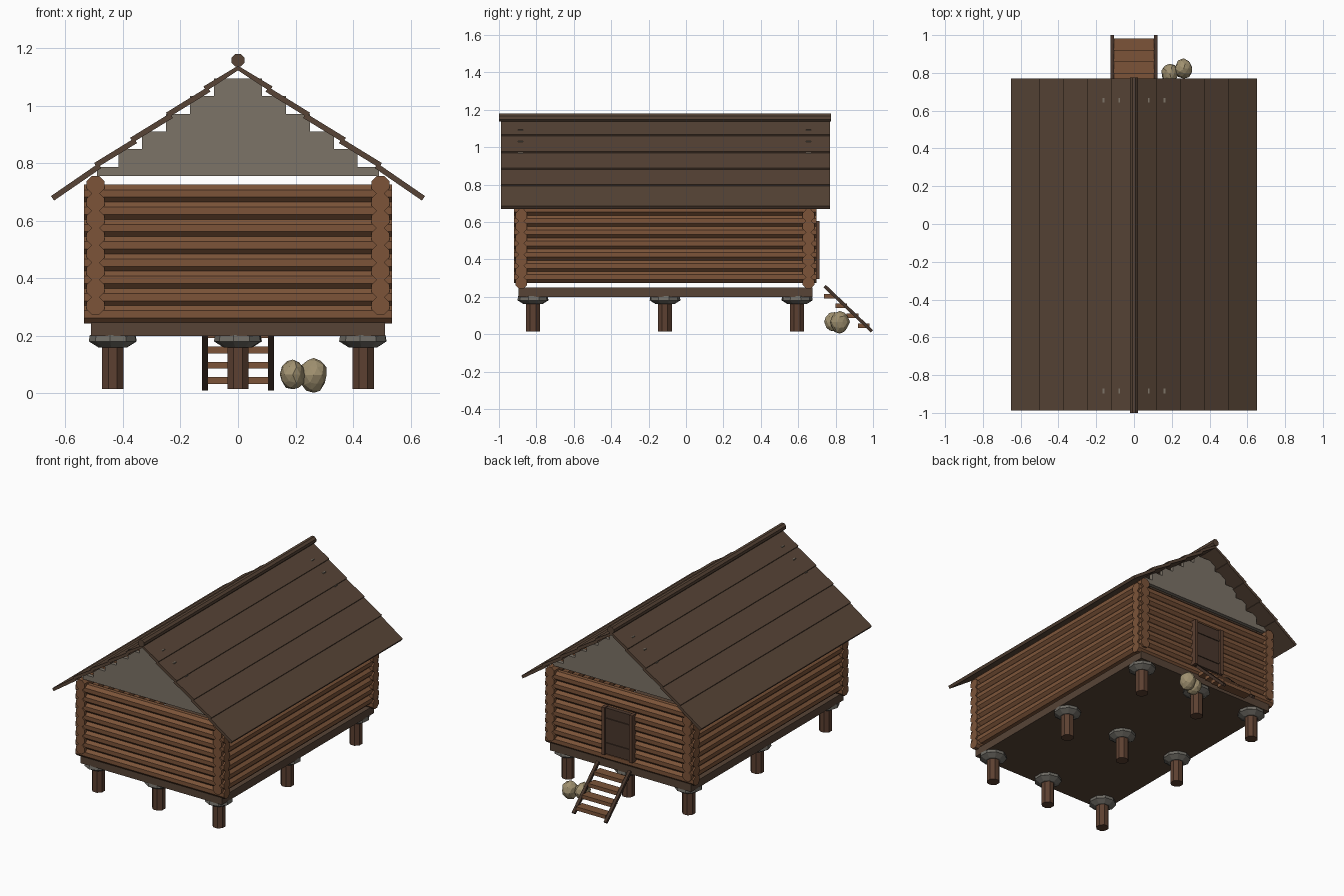
import bpy, bmesh, math, random
from mathutils import Matrix, Vector

random.seed(4)
if "Cube" in bpy.data.objects:
    bpy.data.objects.remove(bpy.data.objects["Cube"])


def material(name, rgb):
    lin = [((c / 255 + 0.055) / 1.055) ** 2.4 for c in rgb] + [1]
    m = bpy.data.materials.new(name)
    m.use_nodes = True
    m.diffuse_color = lin
    m.node_tree.nodes["Principled BSDF"].inputs["Base Color"].default_value = lin
    return m


log_wood = material("log brown", (124, 84, 57))
roof_wood = material("roof brown", (87, 68, 54))
post_wood = material("post brown", (92, 64, 49))
door_wood = material("door brown", (74, 55, 44))
rail_wood = material("rail dark brown", (68, 51, 41))
gable_grey = material("gable grey", (124, 115, 103))
cap_grey = material("cap stone grey", (112, 109, 102))
rock_tan = material("rock tan", (160, 145, 112))


def finish(name, bm, mat):
    bmesh.ops.recalc_face_normals(bm, faces=bm.faces)
    mesh = bpy.data.meshes.new(name)
    bm.to_mesh(mesh)
    bm.free()
    mesh.materials.append(mat)
    ob = bpy.data.objects.new(name, mesh)
    bpy.context.scene.collection.objects.link(ob)
    return ob


def add_box(bm, x, y, z):
    """Box from (low, high) pairs."""
    size = [b - a for a, b in (x, y, z)]
    mid = [(a + b) / 2 for a, b in (x, y, z)]
    m = Matrix.Translation(mid) @ Matrix.Diagonal((*size, 1))
    bmesh.ops.create_cube(bm, size=1, matrix=m)


def add_log(bm, start, end, apothem, sides=8):
    """Faceted log between two points, with flats up and down."""
    a, b = Vector(start), Vector(end)
    turn = (b - a).to_track_quat('Z', 'Y').to_matrix().to_4x4()
    spin = Matrix.Rotation(math.pi / sides, 4, 'Z')
    r = apothem / math.cos(math.pi / sides)
    bmesh.ops.create_cone(bm, cap_ends=True, segments=sides, radius1=r, radius2=r,
                          depth=(b - a).length,
                          matrix=Matrix.Translation((a + b) / 2) @ turn @ spin)


def add_prism(bm, profile, axis, low, high):
    """Extrude a 2D profile along x (profile is y,z) or y (profile is x,z)."""
    def place(p, t):
        return (t, p[0], p[1]) if axis == 'x' else (p[0], t, p[1])
    ends = [[bm.verts.new(place(p, t)) for p in profile] for t in (low, high)]
    n = len(profile)
    for ring in ends:
        bm.faces.new(ring)
    for i in range(n):
        j = (i + 1) % n
        bm.faces.new((ends[0][i], ends[0][j], ends[1][j], ends[1][i]))


# Platform
bm = bmesh.new()
add_box(bm, (-0.51, 0.51), (-0.895, 0.675), (0.2, 0.25))
finish("platform", bm, roof_wood)

# Posts with stone caps
posts, caps = bmesh.new(), bmesh.new()
for x in (-0.435, 0, 0.435):
    for y in (-0.818, -0.113, 0.594):
        add_log(posts, (x, y, 0.015), (x, y, 0.165), 0.037)
        spin = Matrix.Rotation(random.random(), 4, 'Z')
        for low, high, r1, r2 in ((0.16, 0.18, 0.05, 0.082), (0.18, 0.203, 0.084, 0.08)):
            bmesh.ops.create_cone(caps, cap_ends=True, segments=9, radius1=r1, radius2=r2,
                                  depth=high - low,
                                  matrix=Matrix.Translation((x, y, (low + high) / 2)) @ spin)
finish("posts", posts, post_wood)
finish("post_caps", caps, cap_grey)

# Interlocked log walls
side, cross = bmesh.new(), bmesh.new()
for i in range(8):
    z = 0.275 + 0.06 * i
    for x in (-0.495, 0.495):
        add_log(side, (x, -0.92, z + 0.03), (x, 0.698, z + 0.03), 0.031)
    for y in (-0.88, 0.655):
        add_log(cross, (-0.536, y, z), (0.536, y, z), 0.031)
finish("side_wall_logs", side, log_wood)
finish("end_wall_logs", cross, log_wood)

# Stepped gables
steps = [(0.49, 0.755), (0.415, 0.787), (0.333, 0.849), (0.25, 0.91),
         (0.166, 0.972), (0.083, 1.034)]
outline = []
for i, (half, z) in enumerate(steps):
    top = steps[i + 1][1] if i < 5 else 1.094
    outline += [(half, z), (half, top)]
outline += [(-x, z) for x, z in reversed(outline)]
for name, y in (("front_gable", -0.885), ("back_gable", 0.655)):
    bm = bmesh.new()
    add_prism(bm, outline, 'y', y - 0.013, y + 0.013)
    finish(name, bm, gable_grey)

# Lapped roof planks
edges = [0, 0.12, 0.25, 0.375, 0.5, 0.65]
for name, s in (("left_roof", 1), ("right_roof", -1)):
    bm = bmesh.new()
    for i in range(5):
        x0 = edges[i] - (0.014 if i else 0)
        x1 = edges[i + 1]
        a = Vector((x0, 1.139 - 0.7 * x0))
        b = Vector((x1, 1.139 - 0.7 * x1 + (0.012 if i < 4 else 0.002)))
        d = (b - a).normalized()
        down = Vector((d.y, -d.x)) * 0.019
        profile = [a, b, b + down, a + down]
        add_prism(bm, [(max(p.x, 0) * s, p.y) for p in profile], 'y', -0.988, 0.77)
    finish(name, bm, roof_wood)

bm = bmesh.new()
add_log(bm, (0, -1.0, 1.158), (0, 0.776, 1.158), 0.022)
finish("ridge_log", bm, roof_wood)

# Door with jambs and battens
bm = bmesh.new()
add_box(bm, (-0.09, 0.09), (0.66, 0.702), (0.3, 0.6))
for z in (0.37, 0.53):
    add_box(bm, (-0.085, 0.085), (0.7, 0.708), (z - 0.006, z + 0.006))
finish("door", bm, door_wood)
bm = bmesh.new()
for x in (-0.1, 0.1):
    add_box(bm, (x - 0.011, x + 0.011), (0.66, 0.715), (0.295, 0.605))
finish("door_jambs", bm, post_wood)

# Entrance steps
bm = bmesh.new()
for x in (-0.115, 0.115):
    add_prism(bm, [(0.735, 0.25), (0.747, 0.264), (1.0, 0.022), (0.988, 0.01)],
              'x', x - 0.01, x + 0.01)
finish("step_rails", bm, rail_wood)
bm = bmesh.new()
for i in range(4):
    y, z = 0.768 + 0.061 * i, 0.204 - 0.053 * i
    add_box(bm, (-0.106, 0.106), (y - 0.031, y + 0.031), (z - 0.012, z + 0.012))
finish("step_treads", bm, log_wood)

# Rocks beside the steps
for name, spot, size in (("small_rock", (0.19, 0.795, 0.066), (0.046, 0.055, 0.055)),
                         ("large_rock", (0.263, 0.822, 0.064), (0.049, 0.053, 0.063))):
    bm = bmesh.new()
    bmesh.ops.create_icosphere(bm, subdivisions=2, radius=1)
    for v in bm.verts:
        v.co *= random.uniform(0.9, 1.04)
        v.co = Vector(spot) + Vector(c * k for c, k in zip(v.co, size))
        v.co.z = max(v.co.z, 0)
    finish(name, bm, rock_tan)
